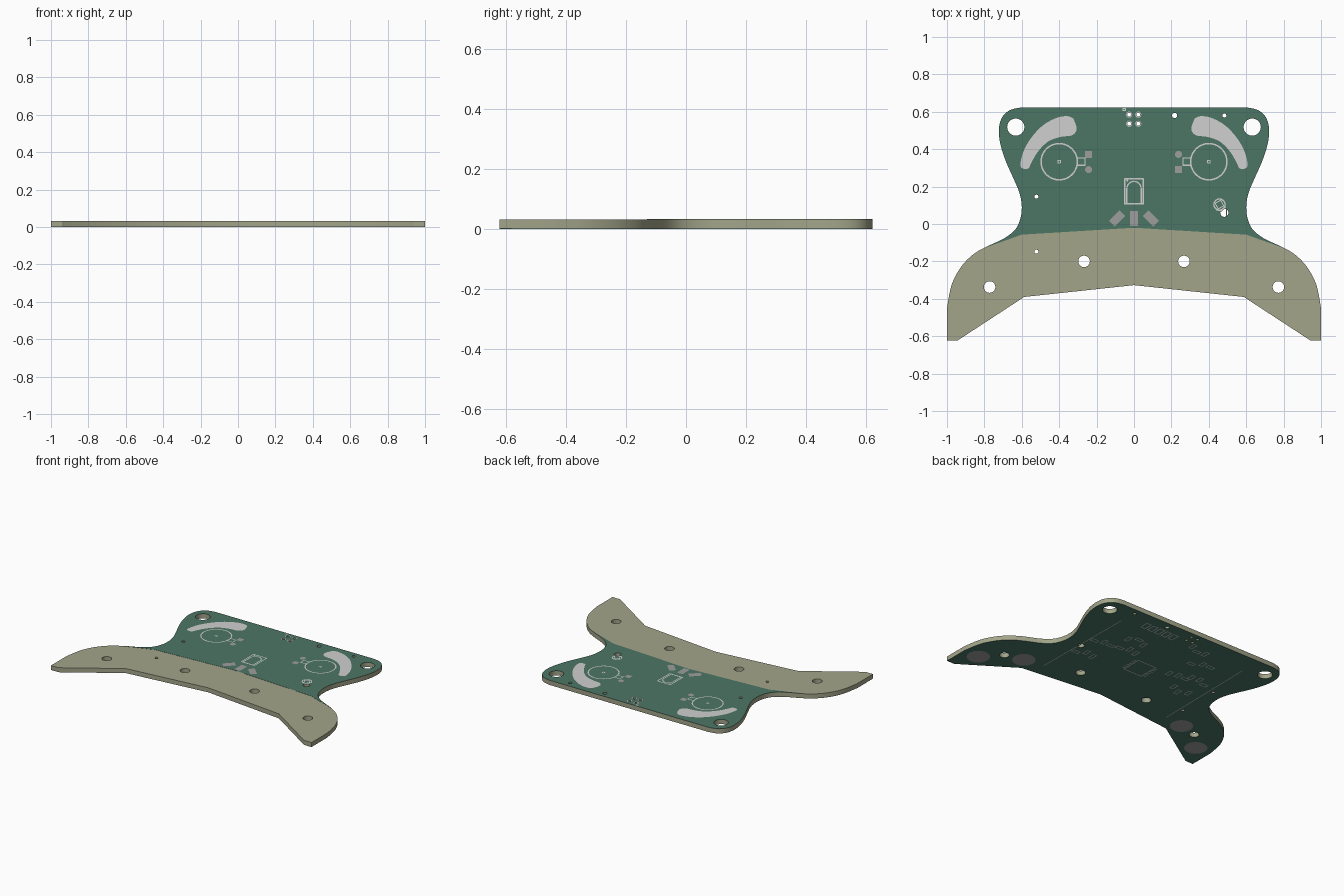
import bpy, bmesh, math, random

if "Cube" in bpy.data.objects:
    bpy.data.objects.remove(bpy.data.objects["Cube"])

def material(name, rgb):
    m = bpy.data.materials.new(name)
    lin = [((c / 255 + 0.055) / 1.055) ** 2.4 for c in rgb]
    m.diffuse_color = (*lin, 1)
    m.use_nodes = True
    m.node_tree.nodes["Principled BSDF"].inputs["Base Color"].default_value = m.diffuse_color
    return m

TAN = material("bare_board_tan", (163, 165, 138))
GREEN = material("mask_green", (76, 118, 101))
SILK = material("print_light_grey", (208, 208, 208))
PAD = material("pad_grey", (158, 158, 158))

# ---------- 2D helpers ----------
def circle(x, y, r, n=24):
    return [(x + r * math.cos(2 * math.pi * i / n), y + r * math.sin(2 * math.pi * i / n)) for i in range(n)]

def rect(x, y, w, h, a=0.0):
    c, s = math.cos(a), math.sin(a)
    pts = [(-w/2, -h/2), (w/2, -h/2), (w/2, h/2), (-w/2, h/2)]
    return [(x + px * c - py * s, y + px * s + py * c) for px, py in pts]

def smooth(p, n=5):
    """Catmull-Rom curve through open points."""
    q = [p[0]] + p + [p[-1]]
    out = []
    for i in range(1, len(q) - 2):
        a, b, c, d = q[i-1:i+3]
        for k in range(n):
            t = k / n
            out.append(tuple(0.5 * (2*b[j] + (c[j]-a[j])*t + (2*a[j]-5*b[j]+4*c[j]-d[j])*t*t
                                    + (3*b[j]-a[j]-3*c[j]+d[j])*t**3) for j in (0, 1)))
    return out + [p[-1]]

def mirrored(half):
    """Close a right-hand profile with its mirror image; points on x=0 are kept once."""
    return half + [(-x, y) for x, y in reversed(half) if x > 1e-6]

def plate(name, loops, z0, z1, mat):
    """Filled, extruded profile; inner loops become holes."""
    cu = bpy.data.curves.new(name, 'CURVE')
    cu.dimensions, cu.fill_mode, cu.extrude = '2D', 'BOTH', (z1 - z0) / 2
    for loop in loops:
        sp = cu.splines.new('POLY')
        sp.points.add(len(loop) - 1)
        for pt, (x, y) in zip(sp.points, loop):
            pt.co = (x, y, 0, 1)
        sp.use_cyclic_u = True
    tmp = bpy.data.objects.new(name + "_profile", cu)
    bpy.context.collection.objects.link(tmp)
    dg = bpy.context.evaluated_depsgraph_get()
    me = bpy.data.meshes.new_from_object(tmp.evaluated_get(dg))
    bpy.data.objects.remove(tmp)
    bm = bmesh.new()
    bm.from_mesh(me)
    bmesh.ops.remove_doubles(bm, verts=bm.verts, dist=1e-5)
    bmesh.ops.recalc_face_normals(bm, faces=bm.faces)
    bmesh.ops.translate(bm, verts=bm.verts, vec=(0, 0, (z0 + z1) / 2))
    bm.to_mesh(me)
    bm.free()
    me.materials.clear()
    me.materials.append(mat)
    ob = bpy.data.objects.new(name, me)
    bpy.context.collection.objects.link(ob)
    return ob

def decal(name, polys, z, mat, up=True):
    """Flat printed shapes lying on the board."""
    bm = bmesh.new()
    for p in polys:
        f = bm.faces.new([bm.verts.new((x, y, z)) for x, y in p])
        f.normal_update()
        if (f.normal.z > 0) != up:
            f.normal_flip()
    me = bpy.data.meshes.new(name)
    bm.to_mesh(me)
    bm.free()
    me.materials.append(mat)
    ob = bpy.data.objects.new(name, me)
    bpy.context.collection.objects.link(ob)
    return ob

def stroke(pts, w=0.007, closed=True):
    """Thin line quads along a polyline."""
    ends = pts[1:] + pts[:1] if closed else pts[1:]
    return [rect((a[0]+b[0])/2, (a[1]+b[1])/2, math.dist(a, b) + w * 0.6, w,
                 math.atan2(b[1]-a[1], b[0]-a[0])) for a, b in zip(pts, ends)]

# ---------- outline ----------
side = smooth([(0.61, 0.622), (0.665, 0.608), (0.705, 0.57), (0.722, 0.51), (0.715, 0.43),
               (0.685, 0.335), (0.645, 0.245), (0.612, 0.165), (0.60, 0.09), (0.61, 0.02),
               (0.64, -0.035), (0.70, -0.08), (0.79, -0.122), (0.86, -0.163), (0.925, -0.23),
               (0.975, -0.325), (1.0, -0.45)])
outline = mirrored(side + [(1, -0.622), (0.942, -0.622), (0.587, -0.39), (0, -0.327)])
green_edge = mirrored([p for p in side if p[1] > -0.13] + [(0.6, -0.057), (0, -0.02)])

# ---------- holes ----------
pins = [(x, y) for x in (-0.026, 0.023) for y in (0.585, 0.536)]
upper = [circle(s * 0.632, 0.518, 0.046, 32) for s in (-1, 1)]
upper += [circle(x, y, 0.0105, 12) for x, y in pins]
upper += [circle(0.217, 0.58, 0.014, 16), circle(0.483, 0.58, 0.011, 16),
          circle(-0.522, 0.146, 0.011, 16), circle(0.483, 0.06, 0.022, 20)]
lower = [circle(s * x, y, 0.031) for s in (-1, 1) for x, y in ((0.267, -0.2), (0.772, -0.337))]
lower.append(circle(-0.522, -0.148, 0.011, 16))

# ---------- board and masks ----------
board = plate("board_core", [outline] + upper + lower, 0.0015, 0.032, TAN)
plate("top_mask", [green_edge] + upper, 0.032, 0.033, GREEN)
plate("bottom_mask", [outline] + upper + lower, 0.0005, 0.0015, GREEN)
bpy.context.view_layer.objects.active = board
board.select_set(True)
bpy.ops.object.shade_smooth_by_angle(angle=math.radians(30))

# ---------- top details ----------
ZT = 0.0335
# curved light strips
strip = smooth([(0.325, 0.565), (0.36, 0.577), (0.42, 0.565), (0.49, 0.525), (0.55, 0.46),
                (0.59, 0.39), (0.607, 0.32), (0.595, 0.297), (0.565, 0.297), (0.55, 0.325),
                (0.515, 0.385), (0.46, 0.44), (0.395, 0.465), (0.33, 0.475), (0.306, 0.51),
                (0.325, 0.565)])[:-1]
decal("curved_strips", [strip, [(-x, y) for x, y in strip]], ZT, SILK)

# round sensor outlines with link brackets
lines = []
for s in (-1, 1):
    lines += stroke(circle(s * 0.4, 0.333, 0.097, 40), 0.008)
    lines += stroke(rect(s * 0.4, 0.333, 0.013, 0.013), 0.005)
    lines += stroke([(s * 0.305, 0.352), (s * 0.261, 0.352), (s * 0.261, 0.314), (s * 0.305, 0.314)], 0.006, False)
# centre component: box with arch
arch = [(0.038, 0.11)] + [(0.038 * math.cos(t * math.pi / 12), 0.19 + 0.038 * math.sin(t * math.pi / 12))
                          for t in range(13)] + [(-0.038, 0.11)]
lines += stroke(rect(0, 0.175, 0.1, 0.135)) + stroke(arch)
lines += [circle(-0.036, 0.232, 0.006, 8)]
# pin rings, corner marker, small round part
for x, y in pins:
    lines += stroke(circle(x, y, 0.0135, 12), 0.006)
lines += stroke(rect(-0.052, 0.612, 0.012, 0.012), 0.005)
lines += stroke(circle(0.457, 0.104, 0.03, 16), 0.007)
lines += stroke(rect(0.457, 0.104, 0.034, 0.034, 0.5), 0.005)
lines += stroke([(0.44, 0.075), (0.468, 0.07), (0.488, 0.088)], 0.006, False)
decal("top_print", lines, ZT, SILK)

# solder pads
pads = [rect(-0.243, 0.372, 0.037, 0.037), circle(-0.243, 0.291, 0.019, 16),
        circle(0.238, 0.372, 0.019, 16), rect(0.238, 0.291, 0.037, 0.037),
        rect(0, 0.03, 0.043, 0.08), rect(-0.09, 0.03, 0.043, 0.08, -math.pi / 4),
        rect(0.09, 0.03, 0.043, 0.08, math.pi / 4)]
decal("top_pads", pads, ZT, PAD)

# ---------- underside details ----------
discs = [circle(s * x, y, 0.073, 32) for s in (-1, 1) for x, y in ((0.885, -0.456), (0.642, -0.304))]
decal("bottom_discs", discs, 0.0, PAD, up=False)

marks = []
for s in (-1, 1):  # long guide lines
    marks += stroke([(s * 0.5, -0.28), (s * 0.49, 0.46)], 0.005, False)
marks += stroke(rect(0.02, 0.08, 0.14, 0.14), 0.006)  # main chip
for i in range(6):  # chip legs
    for s in (-1, 1):
        marks.append(rect(0.02 + s * 0.085, 0.025 + i * 0.022, 0.018, 0.008))
for i in range(5):  # connector row
    marks += stroke(rect(0.11 + i * 0.055, 0.51, 0.035, 0.06), 0.006)
random.seed(4)
for cx, cy in ((0.4, 0.19), (0.4, 0.0), (0.25, 0.33), (-0.25, 0.35), (-0.35, 0.03),
               (-0.22, 0.18), (0.22, 0.2), (-0.12, 0.48), (-0.36, 0.2)):  # small part outlines
    for i in range(3):
        w, h = random.choice(((0.05, 0.025), (0.025, 0.05)))
        marks += stroke(rect(cx + (i - 1) * 0.06, cy + random.uniform(-0.03, 0.03), w, h), 0.005)
decal("bottom_print", marks, 0.0, SILK, up=False)
